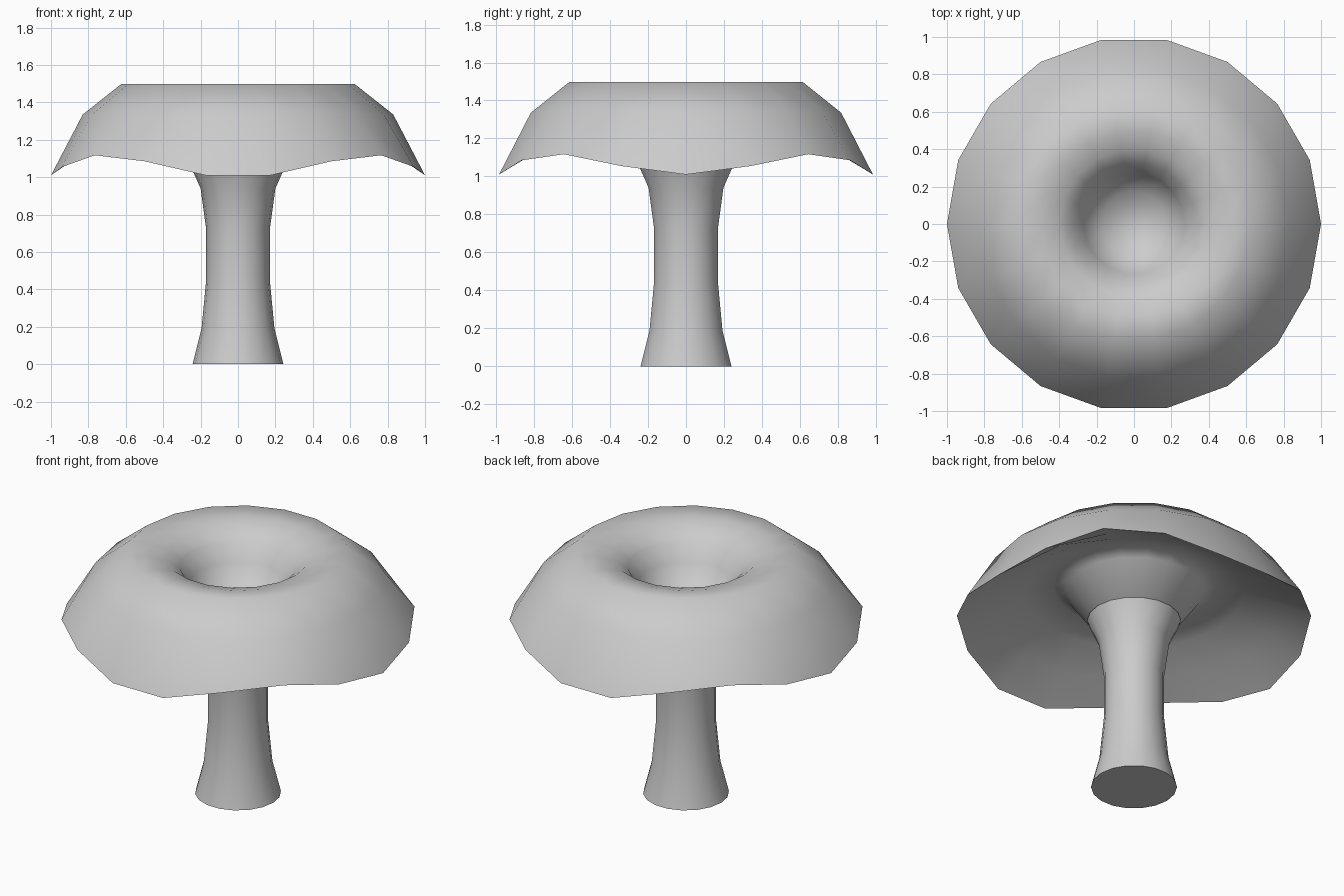
import bpy, bmesh, math

if "Cube" in bpy.data.objects:
    bpy.data.objects.remove(bpy.data.objects["Cube"])

SIDES = 18
# height offsets of the wavy rim over one quarter, mirrored to the others
WAVE = [-0.055, -0.01, 0.052, 0.02, -0.055]


def wave(k):
    k = min(k, SIDES - k)
    return WAVE[k if k <= 4 else 9 - k]


def lathe(name, profile, angle):
    """Revolve (radius, z, wave amount) rings and close both ends."""
    bm = bmesh.new()
    rings = []
    for r, z, w in profile:
        rings.append([bm.verts.new((r * math.cos(math.tau * k / SIDES),
                                    r * math.sin(math.tau * k / SIDES),
                                    z + w * wave(k))) for k in range(SIDES)])
    for a, b in zip(rings, rings[1:]):
        for k in range(SIDES):
            n = (k + 1) % SIDES
            bm.faces.new((a[k], a[n], b[n], b[k]))
    bm.faces.new(rings[0])
    bm.faces.new(rings[-1])
    bmesh.ops.recalc_face_normals(bm, faces=bm.faces)
    mesh = bpy.data.meshes.new(name)
    bm.to_mesh(mesh)
    bm.free()
    obj = bpy.data.objects.new(name, mesh)
    bpy.context.collection.objects.link(obj)
    bpy.ops.object.select_all(action='DESELECT')
    bpy.context.view_layer.objects.active = obj
    obj.select_set(True)
    bpy.ops.object.shade_smooth_by_angle(angle=math.radians(angle))
    return obj


# Stem, flared at the foot and at the top
lathe("stem", [(0.243, 0, 0), (0.195, 0.19, 0), (0.17, 0.45, 0),
               (0.17, 0.72, 0), (0.20, 0.94, 0), (0.265, 1.085, 0)], 50)

# Cap: hollow in the crown, over the top, down to the wavy rim, back underneath
lathe("cap", [(0.174, 1.13, 0), (0.27, 1.31, 0), (0.33, 1.405, 0),
              (0.40, 1.46, 0), (0.50, 1.488, 0), (0.625, 1.497, 0),
              (0.83, 1.335, 0), (1.0, 1.065, 1),
              (0.82, 1.17, 0.3), (0.62, 1.265, 0), (0.46, 1.31, 0),
              (0.39, 1.275, 0), (0.25, 1.075, 0)], 75)
